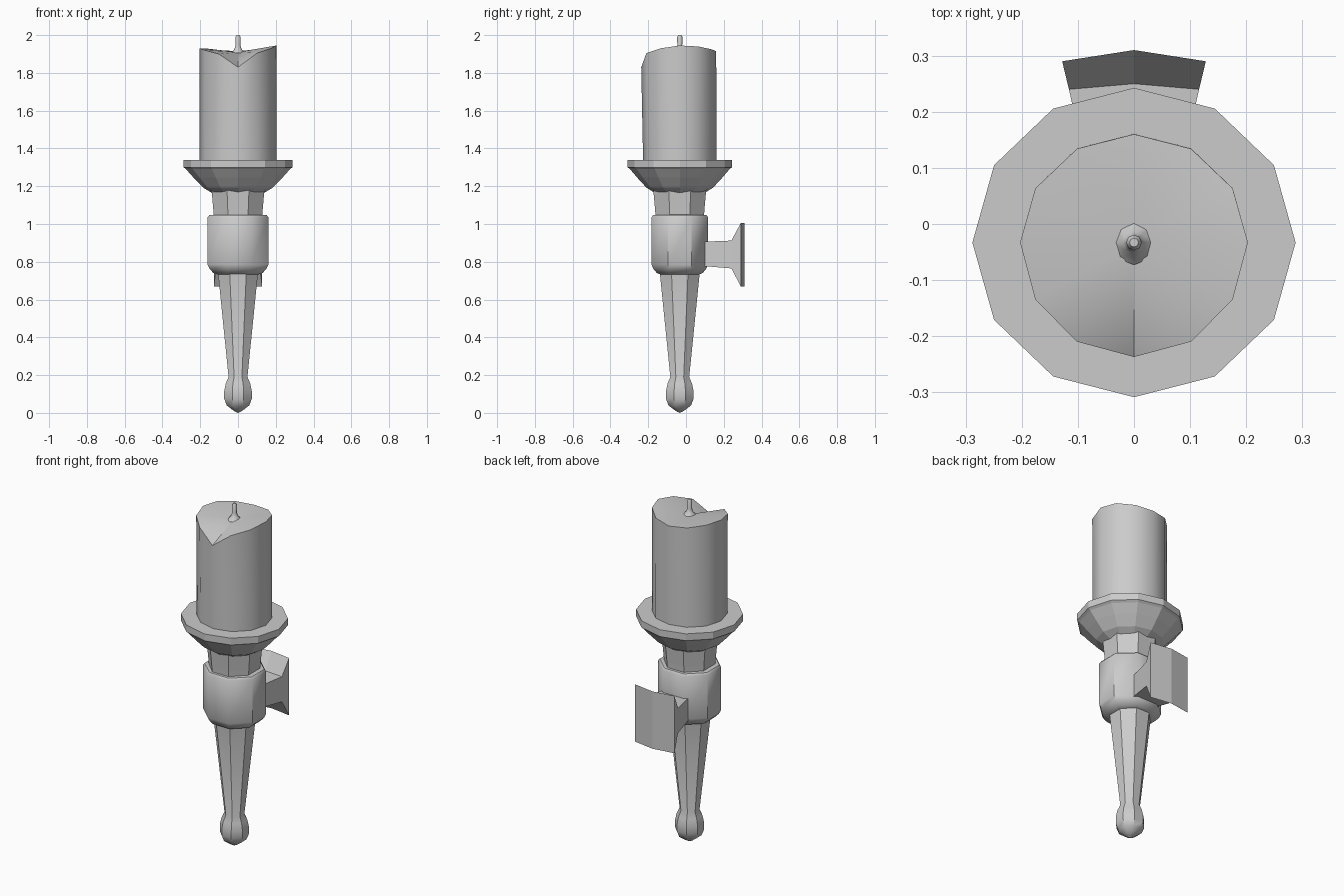
import bpy, bmesh
from math import sin, cos, pi, radians

if "Cube" in bpy.data.objects:
    bpy.data.objects.remove(bpy.data.objects["Cube"])

CY = -0.033  # y of the torch axis


def finish(bm, name, smooth=None):
    bmesh.ops.recalc_face_normals(bm, faces=bm.faces)
    me = bpy.data.meshes.new(name)
    bm.to_mesh(me)
    bm.free()
    ob = bpy.data.objects.new(name, me)
    bpy.context.collection.objects.link(ob)
    if smooth:
        bpy.context.view_layer.objects.active = ob
        ob.select_set(True)
        bpy.ops.object.shade_smooth_by_angle(angle=radians(smooth))
        ob.select_set(False)
    return ob


def loft(name, rings, smooth=None):
    """Join rings of points with quads and cap both ends."""
    bm = bmesh.new()
    vs = [[bm.verts.new(p) for p in r] for r in rings]
    n = len(vs[0])
    for a, b in zip(vs, vs[1:]):
        for i in range(n):
            j = (i + 1) % n
            bm.faces.new((a[i], a[j], b[j], b[i]))
    bm.faces.new(vs[0])
    bm.faces.new(vs[-1])
    return finish(bm, name, smooth)


def lathe(name, profile, sides, turn=0.0, sy=1.0, smooth=None):
    rings = []
    for r, z in profile:
        angs = [2 * pi * (i + turn) / sides for i in range(sides)]
        rings.append([(r * sin(a), CY - sy * r * cos(a), z) for a in angs])
    return loft(name, rings, smooth)


def flats(profile):
    """Widen an octagon profile so its flats sit at the given radius."""
    return [(r / cos(pi / 8), z) for r, z in profile]


# tapered handle with ball end
lathe("handle", flats([(0.012, 0.005), (0.028, 0.015), (0.06, 0.04), (0.073, 0.075),
                       (0.073, 0.115), (0.065, 0.155), (0.05, 0.19), (0.105, 0.735),
                       (0.105, 0.76)]), 8, 0.5, smooth=40)
lathe("handle_tip", [(0.001, 0.0), (0.014, 0.006)], 8, 0.5)

# collar around the handle
lathe("collar", flats([(0.1, 0.73), (0.13, 0.74), (0.15, 0.762), (0.161, 0.785),
                       (0.161, 1.035), (0.152, 1.047), (0.12, 1.05)]), 8, 0.5, 0.93, smooth=40)

# neck and drip dish
lathe("neck", flats([(0.128, 1.04), (0.131, 1.08), (0.14, 1.18)]), 8, 0.5)
lathe("dish", [(0.13, 1.16), (0.15, 1.172), (0.185, 1.193), (0.235, 1.245), (0.275, 1.29),
               (0.288, 1.3), (0.288, 1.34)], 12, 0, 0.957)

# candle with an uneven melted rim
rim_right = [1.83, 1.905, 1.93, 1.945, 1.94, 1.925, 1.915]
rim_left = [1.83, 1.9, 1.92, 1.93, 1.93, 1.92, 1.915]
rim = rim_right + rim_left[5:0:-1]
bm = bmesh.new()
low, top = [], []
for i, z in enumerate(rim):
    a = 2 * pi * i / 12
    x, y = 0.203 * sin(a), cos(a)
    low.append(bm.verts.new((x, CY - 0.194 * y, 1.33)))
    top.append(bm.verts.new((x, CY - (0.204 if y > 0 else 0.193) * y, z)))
mid = bm.verts.new((0, CY, 1.91))
for i in range(12):
    j = (i + 1) % 12
    bm.faces.new((low[i], low[j], top[j], top[i]))
    bm.faces.new((top[i], top[j], mid))
bm.faces.new(low)
finish(bm, "candle", 32)

# wick
lathe("wick", [(0.04, 1.905), (0.02, 1.925), (0.013, 1.945), (0.014, 1.99), (0.008, 2.0)],
      8, smooth=50)

# wall bracket: arm flaring into a shallow V shaped back plate
rings = []
for y, ymid, w, z0, z1 in [(0.06, 0.06, 0.075, 0.78, 0.905), (0.24, 0.25, 0.116, 0.765, 0.912),
                           (0.29, 0.31, 0.128, 0.67, 1.005)]:
    rings.append([(-w, y, z0), (0, ymid, z0), (w, y, z0), (w, y, z1), (0, ymid, z1), (-w, y, z1)])
bracket = loft("wall_bracket", rings)

# split the bent back plate into two flat halves
bm = bmesh.new()
bm.from_mesh(bracket.data)
bm.verts.ensure_lookup_table()
bmesh.ops.connect_vert_pair(bm, verts=[bm.verts[13], bm.verts[16]])
bm.to_mesh(bracket.data)
bm.free()
